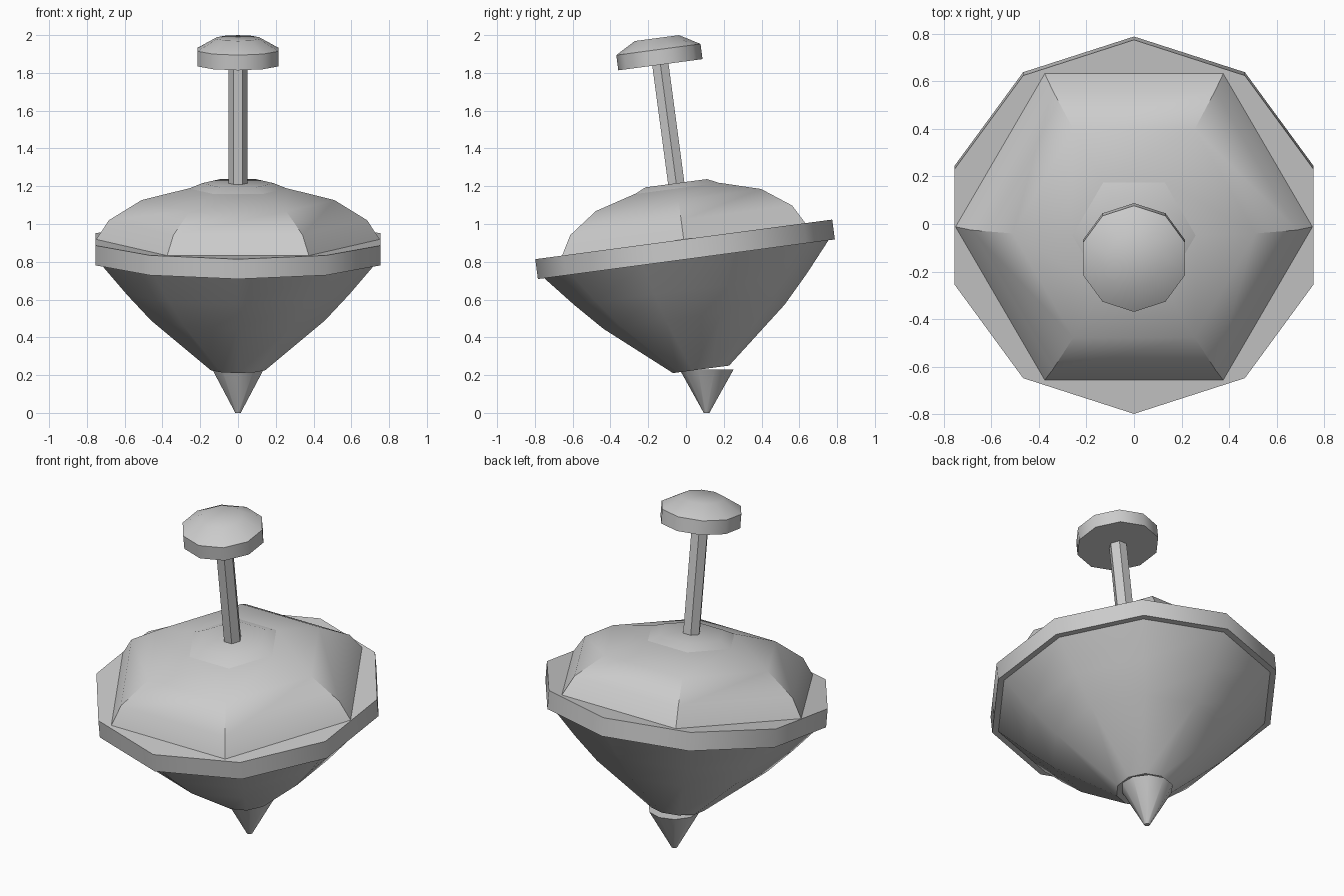
import bpy, bmesh, math
from mathutils import Matrix

cube = bpy.data.objects.get("Cube")
if cube:
    bpy.data.objects.remove(cube, do_unlink=True)

grey = bpy.data.materials.new("plain_grey")
grey.use_nodes = True
GREY = (0.6, 0.6, 0.6, 1)
grey.diffuse_color = GREY
grey.node_tree.nodes["Principled BSDF"].inputs["Base Color"].default_value = GREY

# The spinning top leans forward around the centre of its rim
LEAN = Matrix.Translation((0, -0.005, 0.866)) @ Matrix.Rotation(math.radians(7.6), 4, 'X')


def lathe(name, profile, sides, matrix=LEAN, phase=0.0, smooth=40):
    """Closed turned part from (radius, height) points, listed bottom to top."""
    bm = bmesh.new()
    rings = []
    for r, z in profile:
        angles = [phase + math.tau * i / sides for i in range(sides)]
        rings.append([bm.verts.new((r * math.cos(a), r * math.sin(a), z)) for a in angles])
    for low, high in zip(rings, rings[1:]):
        for i in range(sides):
            j = (i + 1) % sides
            bm.faces.new((low[i], low[j], high[j], high[i]))
    bm.faces.new(rings[0][::-1])
    bm.faces.new(rings[-1])
    mesh = bpy.data.meshes.new(name)
    bm.to_mesh(mesh)
    bm.free()
    mesh.materials.append(grey)
    obj = bpy.data.objects.new(name, mesh)
    bpy.context.collection.objects.link(obj)
    obj.matrix_world = matrix
    bpy.ops.object.select_all(action='DESELECT')
    obj.select_set(True)
    bpy.context.view_layer.objects.active = obj
    bpy.ops.object.shade_smooth_by_angle(angle=math.radians(smooth))
    return obj


QUARTER = math.pi / 2

# Ten-sided rim and the bowl below it
lathe("rim", [(0.793, -0.053), (0.793, 0.053)], 10, phase=QUARTER)
lathe("lower_body", [(0.15, -0.641), (0.484, -0.36), (0.62, -0.215), (0.76, -0.052)],
      10, phase=QUARTER)

# Six-sided dome and its shallow cap
lathe("upper_dome", [(0.752, 0.05), (0.684, 0.155), (0.51, 0.263), (0.262, 0.325)],
      6, smooth=30)
lathe("dome_cap", [(0.264, 0.323), (0.19, 0.353)], 6)

# Handle
lathe("stem", [(0.05, 0.33), (0.05, 1.0)], 6)
lathe("knob", [(0.225, 0.986), (0.225, 1.067), (0.118, 1.128)], 10, phase=QUARTER)

# Upright point on the ground
lathe("tip", [(0.015, 0), (0.143, 0.23)], 10,
      matrix=Matrix.Translation((0, 0.109, 0)), phase=QUARTER)
